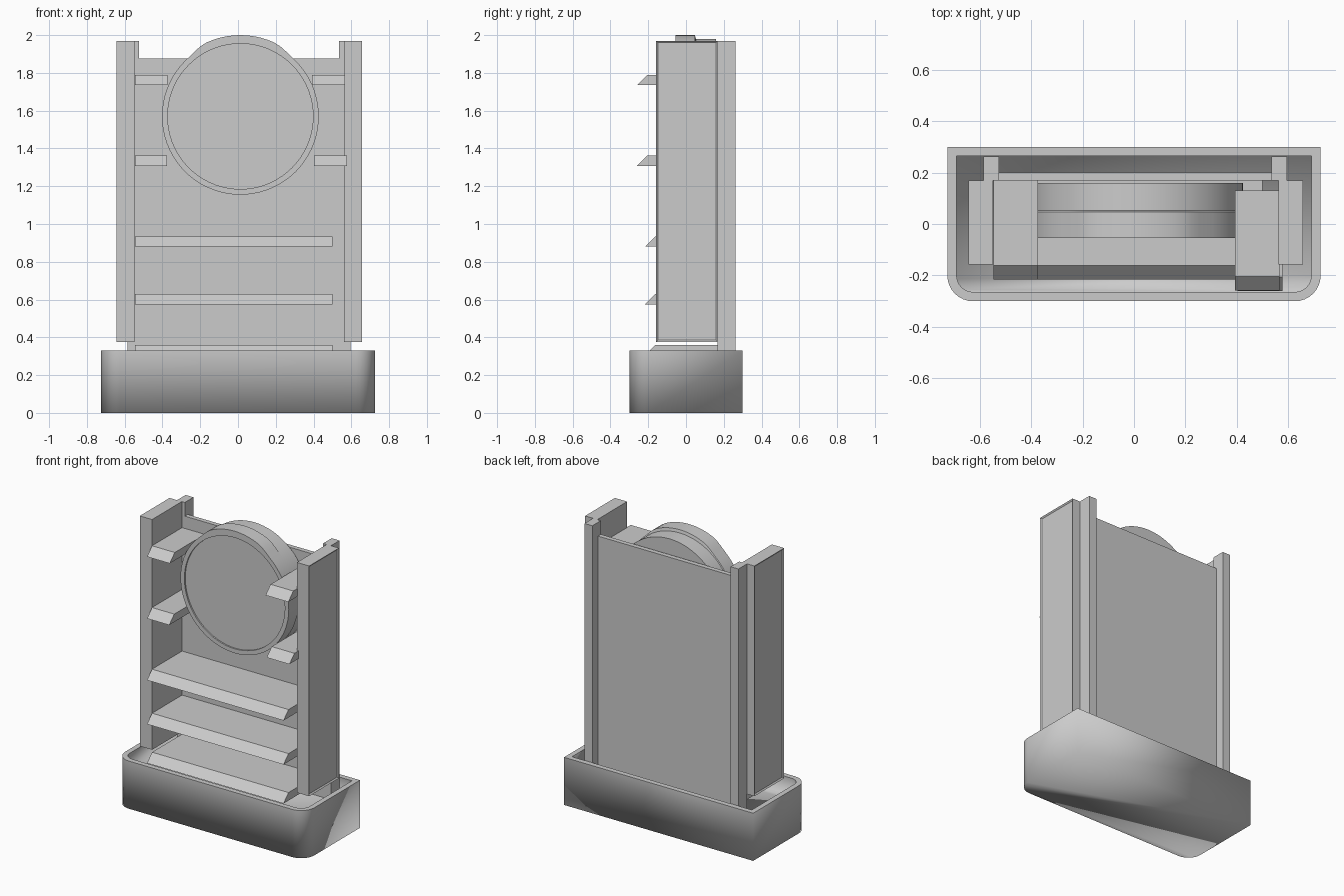
import bpy, bmesh, math

if "Cube" in bpy.data.objects:
    bpy.data.objects.remove(bpy.data.objects["Cube"])


def finish(name, bm, angle=None):
    bmesh.ops.recalc_face_normals(bm, faces=bm.faces[:])
    me = bpy.data.meshes.new(name)
    bm.to_mesh(me)
    bm.free()
    if angle:
        me.shade_smooth()
        me.set_sharp_from_angle(angle=math.radians(angle))
    ob = bpy.data.objects.new(name, me)
    bpy.context.collection.objects.link(ob)
    return ob


def skin(bm, loops):
    """Join equal-length point loops and cap both ends."""
    rings = [[bm.verts.new(p) for p in loop] for loop in loops]
    n = len(rings[0])
    for a, b in zip(rings, rings[1:]):
        for i in range(n):
            j = (i + 1) % n
            bm.faces.new((a[i], a[j], b[j], b[i]))
    bm.faces.new(rings[0])
    bm.faces.new(rings[-1])


def box(name, x0, x1, y0, y1, z0, z1, recess=0):
    """Box; recess=-1/1 sinks a framed panel into the -x/+x face."""
    bm = bmesh.new()
    sec = [(y0, z0), (y1, z0), (y1, z1), (y0, z1)]
    skin(bm, [[(x, y, z) for y, z in sec] for x in (x0, x1)])
    bmesh.ops.recalc_face_normals(bm, faces=bm.faces[:])
    if recess:
        side = [f for f in bm.faces if f.normal.x * recess > 0.9]
        bmesh.ops.inset_region(bm, faces=side, thickness=0.014)
        for v in side[0].verts:
            v.co.x -= recess * 0.008
    return finish(name, bm)


def shelf(name, x0, x1, back, front, top):
    """Board with a 45 degree sloping front edge."""
    t = 0.055
    sec = [(back, top), (back, top - t), (front, top - t), (front + t, top)]
    bm = bmesh.new()
    skin(bm, [[(x, y, z) for y, z in sec] for x in (x0, x1)])
    finish(name, bm)


# Base tub: rounded front corners, square back corners
def outline(d, z):
    w, h, r = 0.725, 0.3, 0.1
    pts = [(w - d, h - d, z), (-w + d, h - d, z)]
    for cx, start in ((-w + r, 180), (w - r, 270)):
        for i in range(9):
            a = math.radians(start + i * 90 / 8)
            pts.append((cx + (r - d) * math.cos(a), -h + r + (r - d) * math.sin(a), z))
    return pts


bm = bmesh.new()
skin(bm, [outline(0, 0), outline(0, 0.33), outline(0.036, 0.33), outline(0.036, 0.21)])
for e in bm.edges:
    if all(v.co.z > 0.32 for v in e.verts):
        e.smooth = False
for f in bm.faces:
    f.smooth = True
finish("base_tub", bm)

# Back board, rear posts and framed side panels
box("back_board", -0.54, 0.55, 0.168, 0.2, 0.21, 1.875)
box("left_post", -0.585, -0.525, 0.168, 0.262, 0.21, 1.97)
box("right_post", 0.535, 0.595, 0.168, 0.262, 0.21, 1.97)
box("left_side_panel", -0.642, -0.548, -0.158, 0.168, 0.375, 1.97, -1)
box("right_side_panel", 0.562, 0.656, -0.158, 0.168, 0.375, 1.97, 1)

# Three full shelves and four short ones
for i, top in enumerate((0.36, 0.63, 0.935)):
    shelf(f"long_shelf_{i + 1}", -0.546, 0.5, 0.168, -0.216, top)
shelf("left_short_shelf_upper", -0.546, -0.372, 0.168, -0.216, 1.79)
shelf("left_short_shelf_lower", -0.546, -0.376, 0.168, -0.216, 1.362)
shelf("right_short_shelf_upper", 0.392, 0.566, 0.13, -0.258, 1.79)
shelf("right_short_shelf_lower", 0.402, 0.576, 0.13, -0.26, 1.362)


# Round drum with a raised crown and a recessed front face
def ring(y, r, crown):
    pts = []
    for i in range(72):
        a = math.tau * i / 72
        off = abs((a + math.pi) % math.tau - math.pi)
        t = max(0, min(1, (math.radians(42) - off) / math.radians(18)))
        rr = r + crown * t * t * (3 - 2 * t)
        pts.append((0.0125 + rr * math.sin(a), y, 1.57 + rr * math.cos(a)))
    return pts


bm = bmesh.new()
skin(bm, [ring(-0.045, 0.385, 0), ring(-0.055, 0.385, 0), ring(-0.055, 0.415, 0.015),
          ring(0.047, 0.415, 0.015), ring(0.052, 0.41, 0), ring(0.16, 0.41, 0)])
finish("round_drum", bm, 35)
